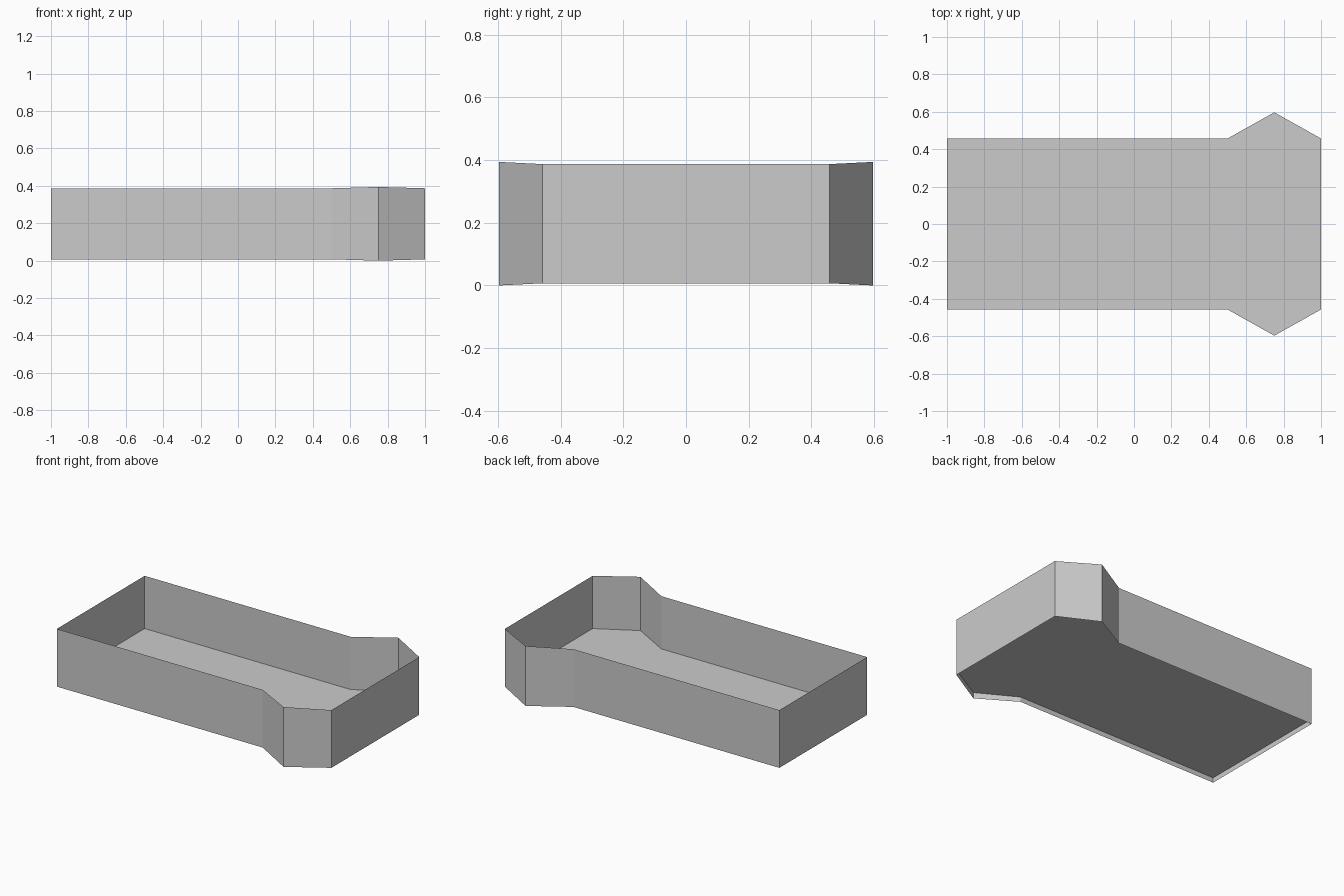
import bpy
import bmesh

cube = bpy.data.objects.get("Cube")
if cube:
    bpy.data.objects.remove(cube, do_unlink=True)

# One plain grey for the whole tray
grey = bpy.data.materials.new("light grey")
grey.use_nodes = True
colour = (0.6, 0.6, 0.6, 1)
grey.diffuse_color = colour
grey.node_tree.nodes["Principled BSDF"].inputs["Base Color"].default_value = colour

# Half outline (x, y, flare); flare lifts the rim and drops the foot at the points
half = [(-1, 0.457, 0), (0.5, 0.457, 0), (0.75, 0.597, 0.007), (1, 0.457, 0)]
outline = [(x, -y, f) for x, y, f in half] + [(x, y, f) for x, y, f in reversed(half)]
FOOT, RIM, FLOOR = 0.007, 0.387, 0.04


def finish(name, bm):
    mesh = bpy.data.meshes.new(name)
    bm.to_mesh(mesh)
    bm.free()
    mesh.materials.append(grey)
    obj = bpy.data.objects.new(name, mesh)
    bpy.context.collection.objects.link(obj)
    return obj


# Thin upright walls around the outline
bm = bmesh.new()
low = [bm.verts.new((x, y, FOOT - f)) for x, y, f in outline]
high = [bm.verts.new((x, y, RIM + f)) for x, y, f in outline]
count = len(outline)
for i in range(count):
    j = (i + 1) % count
    bm.faces.new((low[i], low[j], high[j], high[i]))
finish("tray_walls", bm)

# Flat floor set a little above the foot of the walls
bm = bmesh.new()
bm.faces.new([bm.verts.new((x, y, FLOOR)) for x, y, f in outline])
finish("tray_floor", bm)
